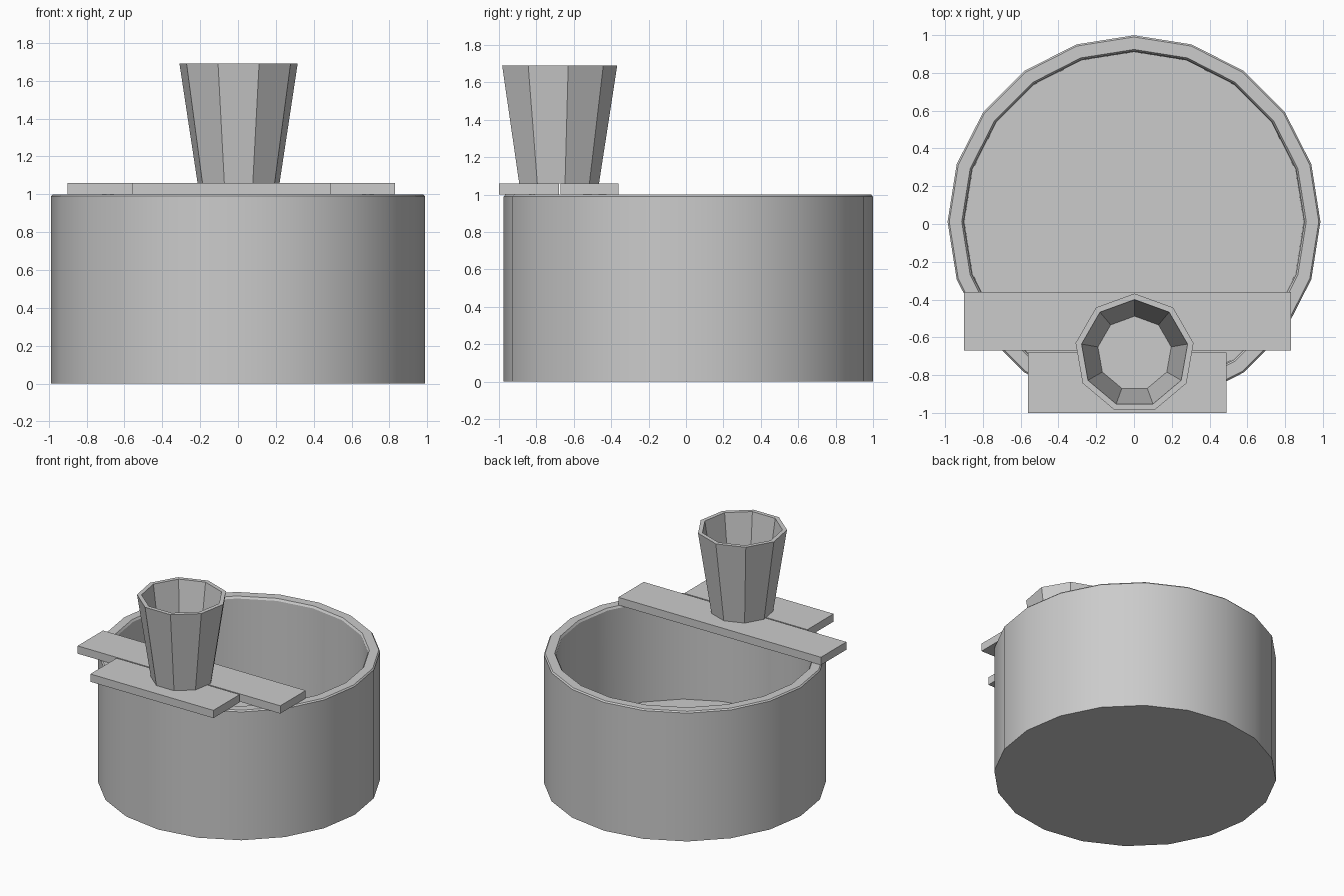
import bpy, bmesh
from math import sin, cos, pi, radians

if "Cube" in bpy.data.objects:
    bpy.data.objects.remove(bpy.data.objects["Cube"])


def lathe(name, profile, sides, centre, start=pi / 2):
    """Spin a closed wall profile of (radius, z); both ends get a cap face."""
    bm = bmesh.new()
    rings = []
    for r, z in profile:
        rings.append([bm.verts.new((r * cos(start + 2 * pi * i / sides),
                                    r * sin(start + 2 * pi * i / sides), z))
                      for i in range(sides)])
    for a, b in zip(rings, rings[1:]):
        for i in range(sides):
            j = (i + 1) % sides
            bm.faces.new((a[i], a[j], b[j], b[i]))
    bm.faces.new(rings[0][::-1])
    bm.faces.new(rings[-1])
    bmesh.ops.recalc_face_normals(bm, faces=bm.faces)
    mesh = bpy.data.meshes.new(name)
    bm.to_mesh(mesh)
    bm.free()
    obj = bpy.data.objects.new(name, mesh)
    obj.location = (centre[0], centre[1], 0)
    bpy.context.collection.objects.link(obj)
    return obj


def plank(name, x0, x1, y0, y1, z0=1.0, z1=1.06):
    bpy.ops.mesh.primitive_cube_add(
        size=1, location=((x0 + x1) / 2, (y0 + y1) / 2, (z0 + z1) / 2))
    obj = bpy.context.object
    obj.name = name
    obj.scale = (x1 - x0, y1 - y0, z1 - z0)
    bpy.ops.object.transform_apply(location=False, rotation=False, scale=True)
    return obj


# Round tub: smooth wall, softened rim, recessed floor
tub = lathe("tub",
            [(0.987, 0), (0.987, 0.99), (0.978, 1.0), (0.912, 1.0),
             (0.902, 0.985), (0.898, 0.22)],
            20, (0, 0.012))
bpy.ops.object.select_all(action='DESELECT')
tub.select_set(True)
bpy.context.view_layer.objects.active = tub
bpy.ops.object.shade_smooth_by_angle(angle=radians(30))

# Two boards laid across the front of the rim
plank("back_plank", -0.90, 0.83, -0.67, -0.36)
plank("front_plank", -0.56, 0.49, -1.0, -0.68)

# Faceted hollow bucket standing on the boards
lathe("bucket",
      [(0.22, 1.06), (0.317, 1.69), (0.285, 1.69), (0.197, 1.10)],
      9, (0.003, -0.685))
